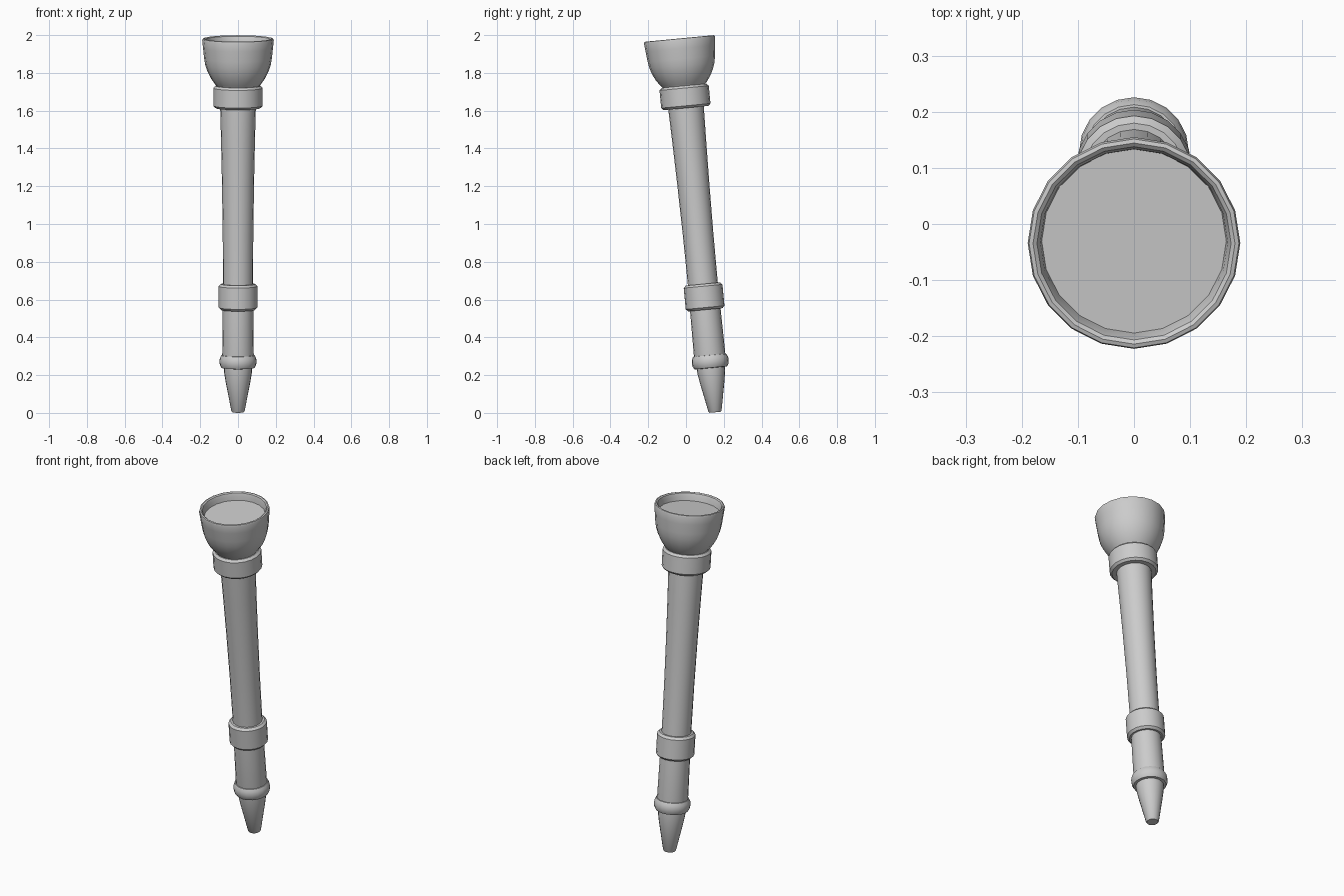
import bpy, bmesh
from math import sin, cos, pi, radians, asin
from mathutils import Matrix

if "Cube" in bpy.data.objects:
    bpy.data.objects.remove(bpy.data.objects["Cube"])

SIDES = 20
TILT = Matrix.Translation((0, 0.154, 0.0033)) @ Matrix.Rotation(asin(0.095), 4, 'X')


def lathe(name, profile, closed=False):
    """Spin (radius, height) points round the torch axis; open ends are capped."""
    bm = bmesh.new()
    rings = []
    for r, h in profile:
        rings.append([bm.verts.new((r * cos(2 * pi * i / SIDES), r * sin(2 * pi * i / SIDES), h))
                      for i in range(SIDES)])
    pairs = list(zip(rings, rings[1:]))
    if closed:
        pairs.append((rings[-1], rings[0]))
    for a, b in pairs:
        for i in range(SIDES):
            j = (i + 1) % SIDES
            bm.faces.new((a[i], a[j], b[j], b[i]))
    if not closed:
        bm.faces.new(rings[0][::-1])
        bm.faces.new(rings[-1])
    bmesh.ops.recalc_face_normals(bm, faces=bm.faces[:])
    mesh = bpy.data.meshes.new(name)
    bm.to_mesh(mesh)
    bm.free()
    ob = bpy.data.objects.new(name, mesh)
    bpy.context.collection.objects.link(ob)
    ob.matrix_world = TILT
    bpy.ops.object.select_all(action='DESELECT')
    ob.select_set(True)
    bpy.context.view_layer.objects.active = ob
    bpy.ops.object.shade_smooth_by_angle(angle=radians(35))
    return ob


def collar(name, inner, outer, low, high, bevel=0.012):
    """Band with chamfered outer edges."""
    lathe(name, [(inner, low), (outer - bevel, low), (outer, low + bevel),
                 (outer, high - bevel), (outer - bevel, high), (inner, high)], closed=True)


# Pointed foot
lathe("tip", [(0.030, 0.0), (0.035, 0.006), (0.066, 0.165), (0.074, 0.215), (0.075, 0.25)])

# Rounded ring above the foot
lathe("foot_ring", [(0.070, 0.235), (0.088, 0.237), (0.096, 0.252), (0.098, 0.270),
                    (0.096, 0.288), (0.088, 0.303), (0.070, 0.305)], closed=True)

# Flared handle
lathe("handle", [(0.078, 0.25), (0.0835, 0.30), (0.081, 0.55), (0.0795, 0.70), (0.081, 0.95),
                 (0.085, 1.22), (0.090, 1.45), (0.0955, 1.66), (0.0955, 1.70)])

# Bands round the handle
collar("grip_collar", 0.076, 0.103, 0.545, 0.682)
collar("neck_collar", 0.090, 0.131, 1.618, 1.736)

# Cup with thick lip
lathe("cup", [(0.100, 1.70), (0.110, 1.732), (0.122, 1.745), (0.145, 1.778), (0.161, 1.81),
              (0.173, 1.845), (0.179, 1.88), (0.185, 1.935), (0.1895, 1.977), (0.187, 1.986),
              (0.180, 1.988), (0.173, 1.983), (0.167, 1.965), (0.163, 1.93), (0.150, 1.87)])

# Fuel surface inside the cup
lathe("fuel", [(0.155, 1.89), (0.1645, 1.943)])
